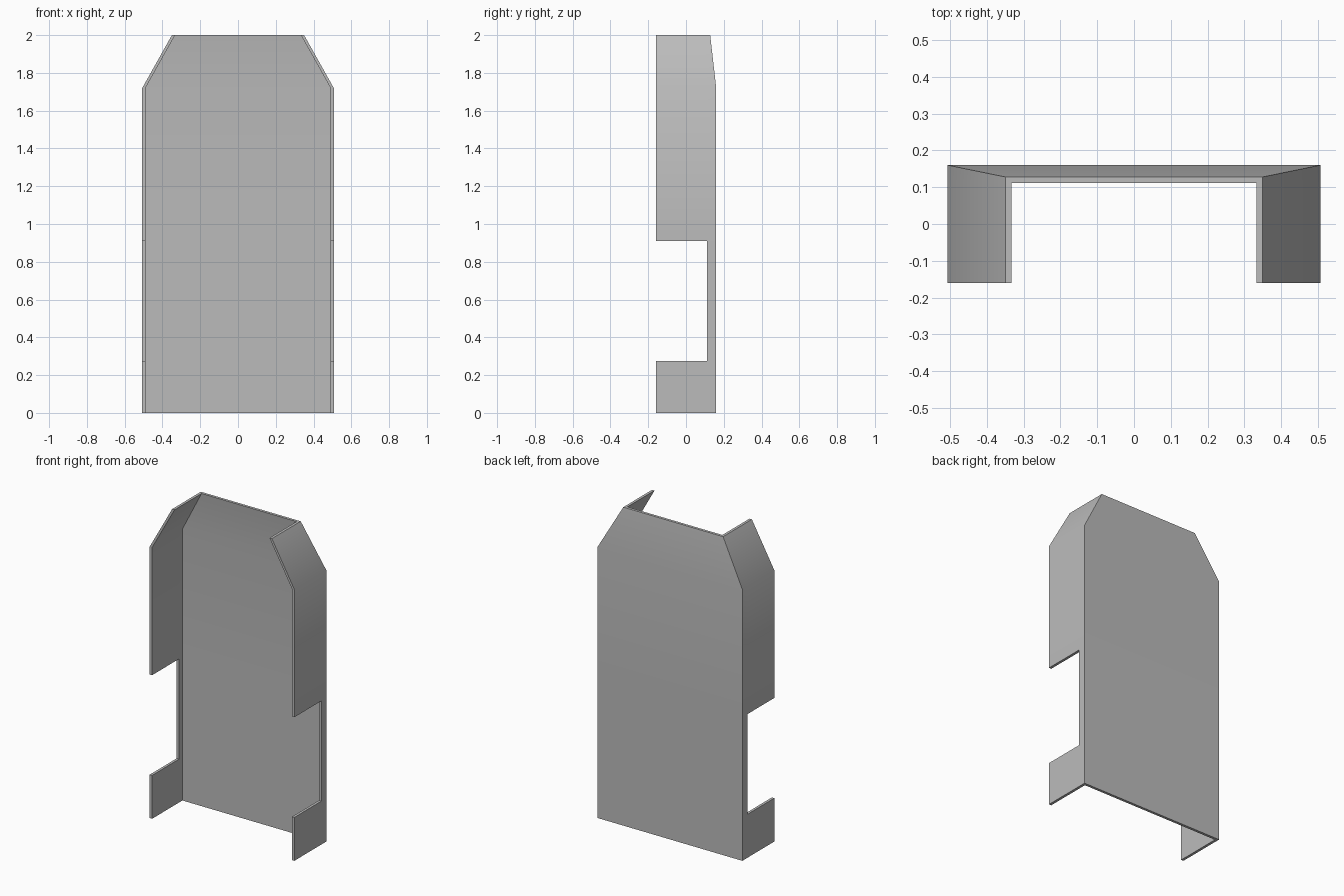
import bpy, bmesh, math

cube = bpy.data.objects.get("Cube")
if cube:
    bpy.data.objects.remove(cube, do_unlink=True)

THICK = 0.017
FRONT = -0.16
# height, half width, back depth, depth of the notch line
LEVELS = [(0, 0.507, 0.16, 0.11), (0.275, 0.507, 0.16, 0.11),
          (0.91, 0.507, 0.16, 0.11), (1.72, 0.507, 0.16, 0.11),
          (2.0, 0.35, 0.128, 0.08)]
NOTCH_BAND = 1


def channel_row(bm, z, half, back, notch, inset):
    """U-shaped row of points, open towards the front."""
    x, y = half - inset, back - inset
    points = [(-x, FRONT), (-x, notch), (-x, y), (x, y), (x, notch), (x, FRONT)]
    return [bm.verts.new((px, py, z)) for px, py in points]


def skin(bm, rows):
    """Join the rows, leaving a notch in each side flange."""
    for band, (low, high) in enumerate(zip(rows, rows[1:])):
        for col in range(len(low) - 1):
            if band == NOTCH_BAND and col in (0, len(low) - 2):
                continue
            bm.faces.new((low[col], low[col + 1], high[col + 1], high[col]))


bm = bmesh.new()
outer = [channel_row(bm, *level, 0) for level in LEVELS]
inner = [channel_row(bm, *level, THICK) for level in LEVELS]
partner = {a: b for ra, rb in zip(outer, inner) for a, b in zip(ra, rb)}
skin(bm, outer)
rim = [e for e in bm.edges if e.is_boundary]
skin(bm, inner)

# Sheet edges between the outer and inner skins
for edge in rim:
    a, b = edge.verts
    bm.faces.new((a, b, partner[b], partner[a]))
bmesh.ops.recalc_face_normals(bm, faces=bm.faces)

mesh = bpy.data.meshes.new("bent_panel")
bm.to_mesh(mesh)
bm.free()
panel = bpy.data.objects.new("bent_panel", mesh)
bpy.context.collection.objects.link(panel)

# Plain grey sheet metal
grey = bpy.data.materials.new("sheet_grey")
grey.use_nodes = True
colour = (0.5, 0.5, 0.5, 1)
grey.diffuse_color = colour
grey.node_tree.nodes["Principled BSDF"].inputs["Base Color"].default_value = colour
mesh.materials.append(grey)

# Soft shading over the shallow bends, sharp corners elsewhere
bpy.ops.object.select_all(action='DESELECT')
panel.select_set(True)
bpy.context.view_layer.objects.active = panel
bpy.ops.object.shade_smooth_by_angle(angle=math.radians(32))
